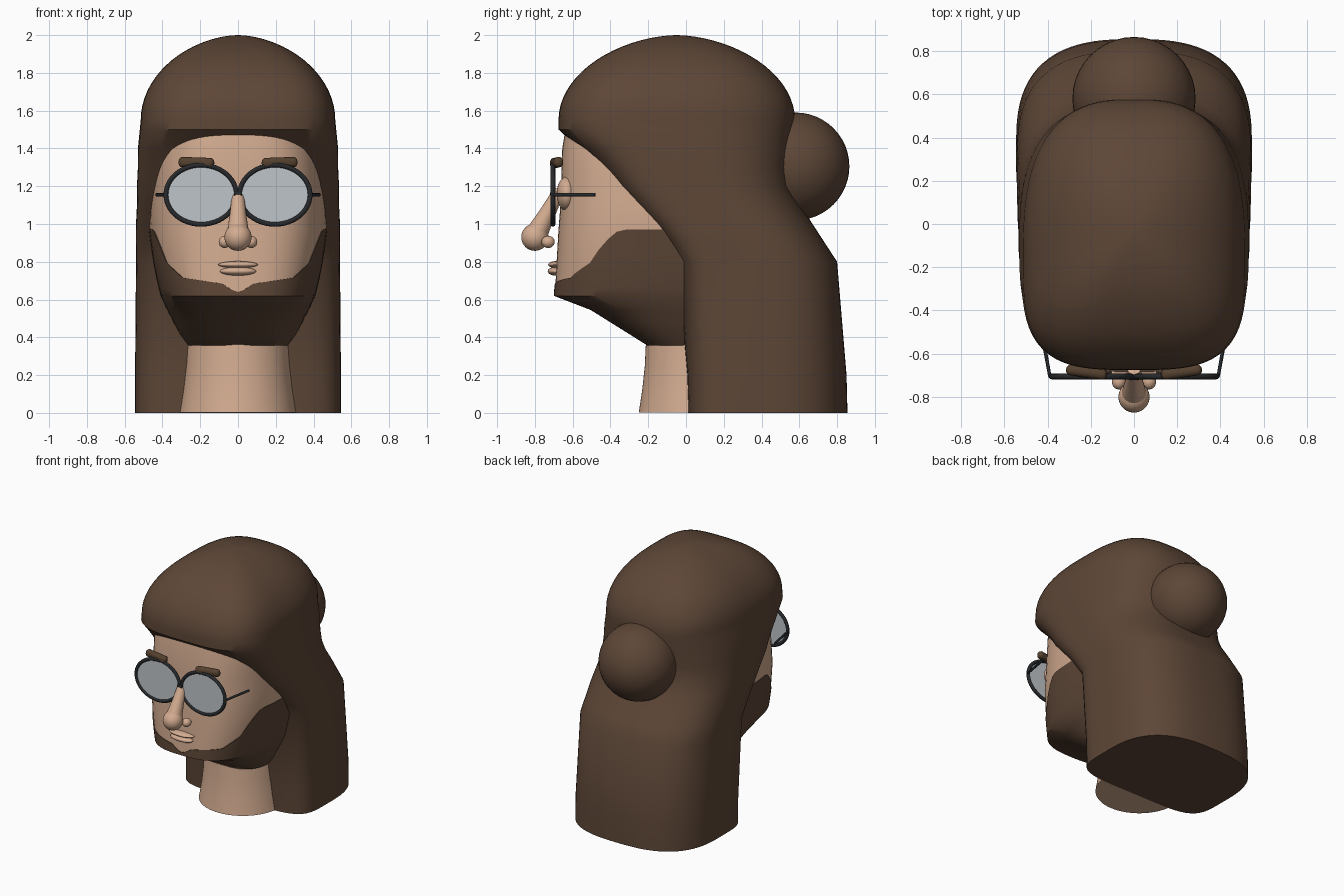
import bpy, bmesh
from math import sin, cos, pi, radians
from mathutils import Vector

if "Cube" in bpy.data.objects:
    bpy.data.objects.remove(bpy.data.objects["Cube"])


def material(name, rgb):
    m = bpy.data.materials.new(name)
    m.use_nodes = True
    m.diffuse_color = (*rgb, 1)
    m.node_tree.nodes["Principled BSDF"].inputs["Base Color"].default_value = (*rgb, 1)
    return m


HAIR = material("brown_hair", (0.11, 0.062, 0.038))
BROW = material("dark_brow", (0.09, 0.053, 0.028))
SKIN = material("skin", (0.65, 0.41, 0.28))
BLACK = material("black_frame", (0.02, 0.022, 0.025))
GLASS = material("pale_glass", (0.52, 0.56, 0.59))
SIDES = 96


def finish(ob, name, mat, angle=35):
    ob.name = name
    ob.data.materials.clear()
    ob.data.materials.append(mat)
    bpy.ops.object.select_all(action='DESELECT')
    ob.select_set(True)
    bpy.context.view_layer.objects.active = ob
    bpy.ops.object.shade_smooth_by_angle(angle=radians(angle))
    return ob


def loft(name, rings, mat, angle=35):
    bm = bmesh.new()
    loops = [[bm.verts.new(p) for p in ring] for ring in rings]
    for a, b in zip(loops, loops[1:]):
        for i in range(len(a)):
            j = (i + 1) % len(a)
            bm.faces.new((a[i], a[j], b[j], b[i]))
    bm.faces.new(loops[0][::-1])
    bm.faces.new(loops[-1])
    bmesh.ops.recalc_face_normals(bm, faces=bm.faces)
    me = bpy.data.meshes.new(name)
    bm.to_mesh(me)
    bm.free()
    ob = bpy.data.objects.new(name, me)
    bpy.context.collection.objects.link(ob)
    return finish(ob, name, mat, angle)


def lookup(table, x):
    """Linear interpolation in rows that start with their key."""
    for a, b in zip(table, table[1:]):
        if x <= b[0]:
            t = max(0, (x - a[0]) / (b[0] - a[0]))
            return [p + (q - p) * t for p, q in zip(a[1:], b[1:])]
    return list(table[-1][1:])


def rounded(a, z, w, front, back, n_front, n_back, mid, grow=0):
    """Point of a rounded-box section at angle a."""
    c, s = cos(a), sin(a)
    n = n_front if s < 0 else n_back
    r = (abs(c) ** n + abs(s) ** n) ** (-1 / n)
    yc = front + mid * (back - front)
    depth = (yc - front if s < 0 else back - yc) + grow
    return Vector(((w + grow) * c * r, yc + depth * s * r, z))


def ellipsoid(name, mat, loc, size, rot=(0, 0, 0)):
    bpy.ops.mesh.primitive_uv_sphere_add(segments=40, ring_count=24, location=loc, rotation=rot)
    bpy.context.object.scale = size
    return finish(bpy.context.object, name, mat, 60)


def tube(name, points, radius, mat, cyclic=False):
    cu = bpy.data.curves.new(name, 'CURVE')
    cu.dimensions = '3D'
    cu.bevel_depth = radius
    cu.bevel_resolution = 3
    cu.use_fill_caps = True
    sp = cu.splines.new('POLY')
    sp.points.add(len(points) - 1)
    for p, co in zip(sp.points, points):
        p.co = (*co, 1)
    sp.use_cyclic_u = cyclic
    ob = bpy.data.objects.new(name, cu)
    bpy.context.collection.objects.link(ob)
    bpy.ops.object.select_all(action='DESELECT')
    ob.select_set(True)
    bpy.context.view_layer.objects.active = ob
    bpy.ops.object.convert(target='MESH')
    return finish(bpy.context.object, name, mat, 50)


angles = [2 * pi * i / SIDES for i in range(SIDES)]

# Hair: long body with a slanted front opening, then a dome
hair_rows = [  # height, half width, front, back, front squareness
    (0, .545, .01, .855, 5), (.2, .545, .005, .85, 5), (.8, .54, -.045, .8, 5),
    (.9, .54, -.12, .735, 4.7), (1, .54, -.2, .67, 4.5), (1.1, .535, -.3, .605, 4.2),
    (1.2, .535, -.39, .56, 4), (1.3, .53, -.47, .558, 3.8), (1.4, .53, -.565, .565, 3.6),
    (1.5, .52, -.675, .575, 3.4), (1.55, .515, -.675, .577, 3.4)]
rings = [[rounded(a, z, w, f, b, n, 2.7, .42) for a in angles] for z, w, f, b, n in hair_rows]
rim, top = rings[-1], Vector((0, -.05, 0))
for k in range(1, 19):
    t = k / 18 * pi / 2 * .995
    s = cos(t) ** 1.12
    rings.append([Vector((p.x * s, top.y + (p.y - top.y) * s, 1.55 + .45 * sin(t))) for p in rim])
loft("hair", rings, HAIR, 40)
ellipsoid("hair_bun", HAIR, (0, .58, 1.305), (.285, .285, .285))

# Head: lofted from under the jaw to inside the hair
head_rows = [  # height, half width, front, back
    (.36, .26, -.2, .2), (.42, .305, -.3, .25), (.545, .37, -.5, .3), (.62, .405, -.695, .3),
    (.7, .425, -.69, .3), (.8, .445, -.685, .3), (.97, .468, -.675, .3), (1.1, .465, -.665, .3),
    (1.25, .458, -.66, .3), (1.4, .45, -.655, .3), (1.55, .42, -.63, .3)]


def head_point(a, z, grow=0):
    w, f, b = lookup(head_rows, z)
    return rounded(a, z, w, f, b, 3, 3, .7, grow)


loft("head", [[head_point(a, r[0]) for a in angles] for r in head_rows], SKIN)

# Beard: thin shell over the jaw, its upper edge following the cheek line
cheek = [(0, .64), (.1, .655), (.2, .685), (.45, .7), (.68, .715), (.84, .79), (.9, .89), (.95, .97), (1, .97)]


def beard_top(a):
    p = head_point(a, .8)
    return .97 if p.y > -.2 else lookup(cheek, abs(p.x) / .445)[0]


levels = [.357, .42, .48, .545, .62]
beard = [[head_point(a, z, .005) for a in angles] for z in levels]
for k in range(1, 9):
    beard.append([head_point(a, .62 + (beard_top(a) - .62) * k / 8, .005) for a in angles])
beard.append([head_point(a, beard_top(a), -.02) for a in angles])
loft("beard", beard, HAIR)

# Neck
neck_rows = [(.002, .31), (.12, .292), (.25, .278), (.42, .27)]
loft("neck", [[Vector((r * cos(a), .06 + r * sin(a), z)) for a in angles] for z, r in neck_rows], SKIN)

# Nose
start, tip = Vector((0, -.67, 1.18)), Vector((0, -.8, .93))
axis = (tip - start).normalized()
side = Vector((1, 0, 0))
up = axis.cross(side)
loft("nose_bridge", [[start.lerp(tip, t) + (side * cos(a) + up * sin(a)) * r for a in angles[::3]]
                     for t, r in ((0, .03), (.5, .043), (1, .062))], SKIN)
ellipsoid("nose_tip", SKIN, tip, (.072, .072, .072))

# Lips
ellipsoid("upper_lip", SKIN, (0, -.69, .785), (.105, .04, .018))
ellipsoid("lower_lip", SKIN, (0, -.69, .75), (.095, .042, .023))

# Paired face parts and glasses
for s, label in ((1, "left"), (-1, "right")):
    ellipsoid(label + "_nostril", SKIN, (s * .07, -.73, .905), (.032, .035, .032))
    ellipsoid(label + "_eye", SKIN, (s * .19, -.63, 1.16), (.1, .055, .09))

    bpy.ops.mesh.primitive_cube_add(size=1, location=(s * .22, -.685, 1.325), rotation=(0, s * radians(-2), s * radians(8)))
    brow = bpy.context.object
    brow.scale = (.19, .05, .055)
    bpy.ops.object.transform_apply(location=False, rotation=False)
    bev = brow.modifiers.new("round", 'BEVEL')
    bev.width, bev.segments = .022, 4
    finish(brow, label + "_eyebrow", BROW, 50)

    cx, cz, rx, rz = s * .195, 1.155, .187, .157
    rim_points = [(cx + rx * cos(a), -.705, cz + rz * sin(a)) for a in angles[::2]]
    tube(label + "_glasses_rim", rim_points, .013, BLACK, True)
    bpy.ops.mesh.primitive_cylinder_add(vertices=48, radius=1, depth=1, location=(cx, -.705, cz), rotation=(pi / 2, 0, 0))
    bpy.context.object.scale = (rx, rz, .008)
    finish(bpy.context.object, label + "_lens", GLASS)
    tube(label + "_glasses_arm", [(s * .375, -.705, cz), (s * .39, -.7, cz), (s * .43, -.48, cz)], .009, BLACK)

tube("glasses_bridge", [(-.02, -.705, 1.16), (.02, -.705, 1.16)], .016, BLACK)
